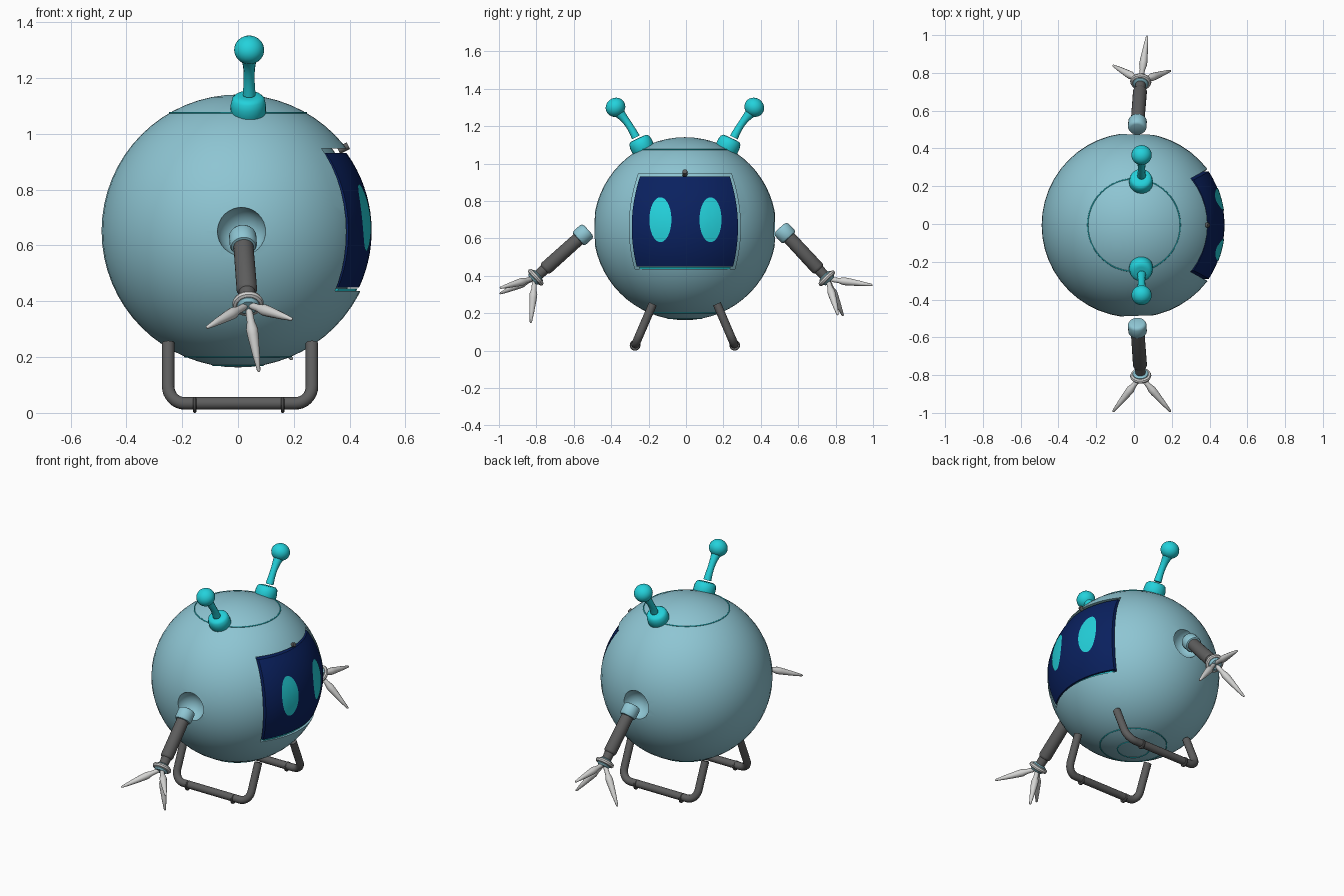
import bpy, bmesh, math
from mathutils import Vector

if "Cube" in bpy.data.objects:
    bpy.data.objects.remove(bpy.data.objects["Cube"])

def mat(name, c):
    m = bpy.data.materials.new(name)
    m.diffuse_color = (*c, 1)
    m.use_nodes = True
    m.node_tree.nodes["Principled BSDF"].inputs["Base Color"].default_value = m.diffuse_color
    return m

BLUE = mat("pale blue", (.27, .56, .65))
NAVY = mat("navy", (.003, .015, .115))
CYAN = mat("cyan", (.017, .64, .71))
DARK = mat("dark grey", (.11, .11, .11))
LIGHT = mat("light grey", (.66, .66, .65))
CY, CZ, R = -.006, .652, .489      # body centre and radius

def finish(name, bm, m, angle=40):
    bmesh.ops.recalc_face_normals(bm, faces=bm.faces[:])
    me = bpy.data.meshes.new(name)
    bm.to_mesh(me)
    bm.free()
    ob = bpy.data.objects.new(name, me)
    bpy.context.collection.objects.link(ob)
    me.materials.append(m)
    shade(ob, angle)
    return ob

def shade(ob, angle=40):
    bpy.ops.object.select_all(action='DESELECT')
    ob.select_set(True)
    bpy.context.view_layer.objects.active = ob
    bpy.ops.object.shade_smooth_by_angle(angle=math.radians(angle))

def lathe(name, profile, origin, axis, m, segs=24):
    """Revolve (radius, height) points about an axis, capping both ends."""
    q = Vector(axis).to_track_quat('Z', 'Y')
    bm = bmesh.new()
    rings = []
    for r, h in profile:
        rings.append([bm.verts.new(Vector(origin) + q @ Vector(
            (r * math.cos(a), r * math.sin(a), h)))
            for a in (2 * math.pi * i / segs for i in range(segs))])
    for a, b in zip(rings, rings[1:]):
        for i in range(segs):
            j = (i + 1) % segs
            bm.faces.new((a[i], a[j], b[j], b[i]))
    bm.faces.new(rings[0])
    bm.faces.new(rings[-1])
    return finish(name, bm, m)

def tube(name, pts, radii, m):
    """Round pipe along a path, made as a bevelled curve then a mesh."""
    cu = bpy.data.curves.new(name, 'CURVE')
    cu.dimensions = '3D'
    cu.bevel_depth = 1
    cu.bevel_resolution = 4
    cu.use_fill_caps = True
    sp = cu.splines.new('POLY')
    sp.points.add(len(pts) - 1)
    for p, co, r in zip(sp.points, pts, radii):
        p.co = (*co, 1)
        p.radius = r
    ob = bpy.data.objects.new(name, cu)
    bpy.context.collection.objects.link(ob)
    cu.materials.append(m)
    bpy.ops.object.select_all(action='DESELECT')
    ob.select_set(True)
    bpy.context.view_layer.objects.active = ob
    bpy.ops.object.convert(target='MESH')
    shade(bpy.context.object)

def ring(name, r, minor, origin, axis, m):
    prof = [(r + minor * math.cos(a), minor * math.sin(a))
            for a in (2 * math.pi * i / 8 for i in range(9))]
    lathe(name, prof, origin, axis, m, 48)

def face_x(y, z):
    """Depth of the slightly flattened screen surface."""
    return math.sqrt(.479 ** 2 - (z - CZ) ** 2 - .9 * (y - CY) ** 2)

def screen_patch(name, z0, z1, grow, back, front, m, n=16):
    """Barrel-shaped plate following the screen surface."""
    bm = bmesh.new()
    def sheet(depth):
        rows = []
        for i in range(n + 1):
            z = z0 + (z1 - z0) * i / n
            w = .284 - .6 * (z - .66) ** 2 + grow
            row = []
            for j in range(n + 1):
                y = CY + w * (2 * j / n - 1)
                row.append(bm.verts.new((face_x(y, z) + depth, y, z)))
            rows.append(row)
        for i in range(n):
            for j in range(n):
                bm.faces.new((rows[i][j], rows[i][j + 1],
                              rows[i + 1][j + 1], rows[i + 1][j]))
        edge = rows[0] + [r[-1] for r in rows[1:]] + rows[-1][-2::-1] \
            + [r[0] for r in rows[-2:0:-1]]
        return edge
    a, b = sheet(back), sheet(front)
    for i in range(len(a)):
        j = (i + 1) % len(a)
        bm.faces.new((a[i], a[j], b[j], b[i]))
    return finish(name, bm, m)

# Body sphere with a screen recess and two shoulder sockets
bm = bmesh.new()
bmesh.ops.create_uvsphere(bm, u_segments=48, v_segments=32, radius=R)
bmesh.ops.translate(bm, verts=bm.verts[:], vec=(0, CY, CZ))
body = finish("body", bm, BLUE)
cutters = [screen_patch("screen_cutter", .436, .947, .013, -.04, .4, BLUE)]
for s in (-1, 1):
    bm = bmesh.new()
    bmesh.ops.create_uvsphere(bm, u_segments=32, v_segments=16, radius=.088)
    bmesh.ops.translate(bm, verts=bm.verts[:], vec=(.013, CY + s * .495, .65))
    cutters.append(finish("socket_cutter", bm, BLUE))
for c in cutters:
    c.hide_render = True
    mod = body.modifiers.new("cut", 'BOOLEAN')
    mod.operation = 'DIFFERENCE'
    mod.solver = 'EXACT'
    mod.object = c
bpy.ops.object.select_all(action='DESELECT')
body.select_set(True)
bpy.context.view_layer.objects.active = body
bpy.ops.object.convert(target='MESH')
for c in cutters:
    bpy.data.objects.remove(c)
shade(body, 30)

# Screen, lower trim strip and small camera above it
screen_patch("screen", .45, .932, 0, -.045, 0, NAVY)
screen_patch("screen_trim", .437, .446, -.012, -.045, -.004, CYAN, 8)
lathe("camera", [(.013, 0), (.013, .04)], (.36, CY, .94), (1, 0, .5), DARK, 16)

# Oval eyes: thin plates following the screen
for name, y0 in (("left_eye", -.137), ("right_eye", .131)):
    bm = bmesh.new()
    def eye_vert(t, a):
        y, z = y0 + .059 * t * math.cos(a), .70 + .12 * t * math.sin(a)
        return bm.verts.new((face_x(y, z) + .003, y, z))
    centre, prev = eye_vert(0, 0), None
    for t in (.33, .67, 1):
        cur = [eye_vert(t, 2 * math.pi * i / 40) for i in range(40)]
        for i in range(40):
            j = (i + 1) % 40
            if prev:
                bm.faces.new((prev[i], cur[i], cur[j], prev[j]))
            else:
                bm.faces.new((centre, cur[i], cur[j]))
        prev = cur
    finish(name, bm, CYAN)

# Thin seam rings at the top and bottom of the body
for name, r, s in (("top_seam", .245, 1), ("bottom_seam", .19, -1),
                   ("base_seam", .09, -1)):
    z = CZ + s * math.sqrt(R * R - r * r)
    ring(name, r, .003, (0, CY, z), (0, 0, 1), CYAN)

for s, side in ((-1, "left"), (1, "right")):
    # Antenna: rounded cup, curved stem, ball
    lathe(side + "_antenna_base",
          [(.03, -.05), (.056, -.045), (.063, -.03), (.063, 0), (.058, .022),
           (.048, .032), (.03, .034)],
          (.037, CY + s * .235, 1.105), (0, s * .42, .9), CYAN)
    path, rad = [], []
    a, b, c = Vector((.04, .262, 1.14)), Vector((.04, .30, 1.22)), Vector((.04, .355, 1.275))
    for i in range(9):
        t = i / 8
        p = a * (1 - t) ** 2 + b * 2 * t * (1 - t) + c * t * t
        path.append((p.x, CY + s * p.y, p.z))
        rad.append(.023 - .004 * math.sin(math.pi * t) + .008 * t ** 4)
    tube(side + "_antenna_stem", path, rad, CYAN)
    prof = [(max(.0005, .054 * math.sin(u)), -.05 * math.cos(u))
            for u in (math.pi * i / 14 for i in range(15))]
    lathe(side + "_antenna_ball", prof, (.04, CY + s * .371, 1.301),
          (0, s * .6, .8), CYAN)

    # Skid leg: bent pipe with rounded lower corners and two clamps
    def foot(x, z):
        return (x, CY + s * (.264 - .43 * (z - .034)), z)
    pts = [foot(-.25, .25)]
    for cx, start in ((-.19, math.pi), (.205, 1.5 * math.pi)):
        for i in range(9):
            u = start + math.pi / 2 * i / 8
            pts.append(foot(cx + .06 * math.cos(u), .094 + .06 * math.sin(u)))
    pts.append(foot(.265, .25))
    tube(side + "_leg", pts, [.0225] * len(pts), DARK)
    for x in (-.15, .165):
        lathe(side + "_leg_clamp", [(.025, -.006), (.0285, -.003), (.0285, .003), (.025, .006)],
              foot(x - .005, .0285), (1, 0, 0), DARK)

# Arms: collar, forearm, wrist ring and three tapered fingers
arms = (
    ("left", (.018, -.553, .617), (.036, -.808, .388),
     ((-.113, -.995, .305), (.195, -.995, .335), (.075, -.83, .147))),
    ("right", (.018, .530, .627), (.036, .757, .383),
     ((.07, .998, .35), (-.113, .84, .185), (.195, .812, .19))))
for side, shoulder, wrist, tips in arms:
    p, w = Vector(shoulder), Vector(wrist)
    d = (w - p).normalized()
    L = (w - p).length
    lathe(side + "_shoulder", [(.035, -.04), (.044, -.036), (.049, -.026), (.049, .022),
                               (.044, .031), (.034, .034)], p, d, BLUE)
    lathe(side + "_forearm", [(.036, .03), (.037, L * .76), (.033, L * .79),
                              (.029, L * .80), (.026, L - .01)], p, d, DARK)
    ring(side + "_wrist_ring", .043, .013, w - d * .006, d, LIGHT)
    lathe(side + "_wrist", [(.03, -.022), (.04, -.016), (.04, .014), (.03, .024)],
          w - d * .006, d, BLUE)
    for tip in tips:
        v = Vector(tip) - w
        n = v.length
        lathe(side + "_finger", [(.008, .01), (.013, .03), (.014, n * .25), (.021, n * .36),
                                 (.020, n * .45), (.013, n * .75), (.006, n * .98), (.002, n)],
              w, v, LIGHT, 12)
